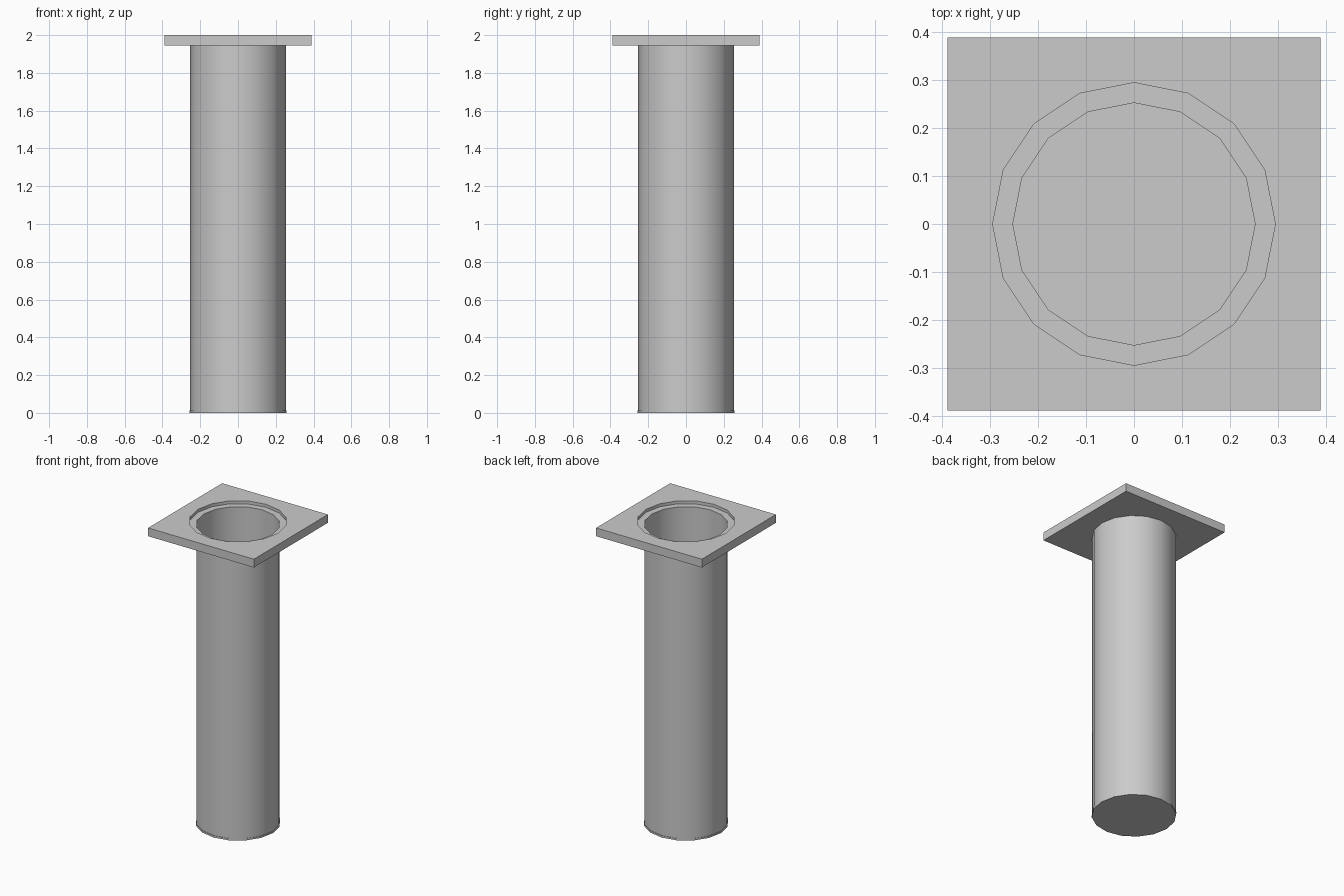
import bpy, bmesh
from math import cos, sin, pi

if "Cube" in bpy.data.objects:
    bpy.data.objects.remove(bpy.data.objects["Cube"])

N = 16  # sides of the round parts


def ring(bm, size, z, square=False):
    """Ring of N verts, round or projected onto a square outline."""
    verts = []
    for i in range(N):
        c, s = cos(2 * pi * i / N), sin(2 * pi * i / N)
        k = size / max(abs(c), abs(s)) if square else size
        verts.append(bm.verts.new((c * k, s * k, z)))
    return verts


def loft(name, profile, cap_start=False, cap_end=False, closed=False):
    bm = bmesh.new()
    rings = [ring(bm, *p) for p in profile]
    pairs = list(zip(rings, rings[1:]))
    if closed:
        pairs.append((rings[-1], rings[0]))
    for a, b in pairs:
        for i in range(N):
            j = (i + 1) % N
            bm.faces.new((a[i], a[j], b[j], b[i]))
    if cap_start:
        bm.faces.new(rings[0][::-1])
    if cap_end:
        bm.faces.new(rings[-1])
    bmesh.ops.recalc_face_normals(bm, faces=bm.faces)
    mesh = bpy.data.meshes.new(name)
    bm.to_mesh(mesh)
    bm.free()
    obj = bpy.data.objects.new(name, mesh)
    bpy.context.collection.objects.link(obj)
    bpy.ops.object.select_all(action='DESELECT')
    obj.select_set(True)
    bpy.context.view_layer.objects.active = obj
    bpy.ops.object.shade_smooth_by_angle(angle=0.52)
    return obj


R = 0.253  # tube radius

# Deep thin-walled tube: outer wall up, inner wall down to the floor
loft("tube", [(0.256, 0.0), (0.256, 0.012), (R, 0.012), (R, 1.98),
              (R - 0.001, 1.98), (R - 0.001, 0.012)],
     cap_start=True, cap_end=True)

# Square top plate with a shallow round recess around the opening
loft("top_plate", [(R, 1.945), (0.388, 1.945, True), (0.388, 2.0, True),
                   (0.294, 2.0), (0.294, 1.98), (R, 1.98)], closed=True)
